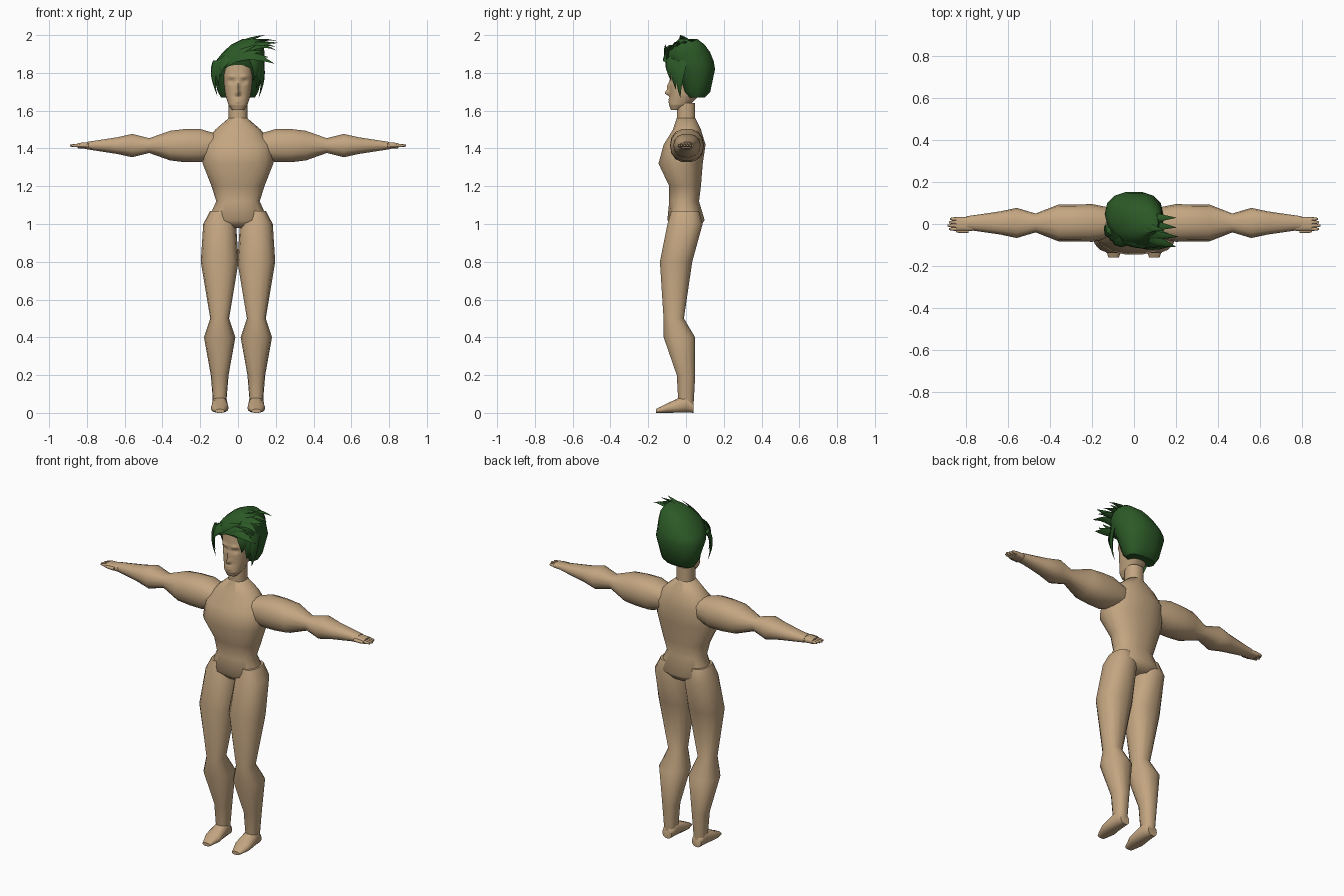
import bpy, bmesh, math
from mathutils import Vector

cube = bpy.data.objects.get("Cube")
if cube:
    bpy.data.objects.remove(cube, do_unlink=True)


def material(name, red, green, blue):
    colour = (red, green, blue, 1)
    mat = bpy.data.materials.new(name)
    mat.use_nodes = True
    mat.diffuse_color = colour
    shader = mat.node_tree.nodes["Principled BSDF"]
    shader.inputs["Base Color"].default_value = colour
    return mat


skin = material("tan skin", .55, .38, .22)
green = material("dark green hair", .025, .1, .02)


def bridge(name, rings, mat, angle=60):
    """Join equal-sized rings of points into a closed, smooth-shaded mesh."""
    bm = bmesh.new()
    loops = [[bm.verts.new(point) for point in ring] for ring in rings]
    for lower, upper in zip(loops, loops[1:]):
        for i in range(len(lower)):
            bm.faces.new((lower[i - 1], lower[i], upper[i], upper[i - 1]))
    bm.faces.new(loops[0])
    bm.faces.new(loops[-1])
    bmesh.ops.recalc_face_normals(bm, faces=bm.faces[:])
    mesh = bpy.data.meshes.new(name)
    bm.to_mesh(mesh)
    bm.free()
    mesh.materials.append(mat)
    part = bpy.data.objects.new(name, mesh)
    bpy.context.collection.objects.link(part)
    bpy.ops.object.select_all(action='DESELECT')
    part.select_set(True)
    bpy.context.view_layer.objects.active = part
    bpy.ops.object.shade_smooth_by_angle(angle=math.radians(angle))


def section(axis, along, half, low, high, centre=0, sides=14, power=2.3, mirror=1):
    """Rounded ring: half width about the centre line, low to high in depth."""
    ring = []
    for i in range(sides):
        turn = math.tau * i / sides
        cos, sin = math.cos(turn), math.sin(turn)
        across = centre + half * math.copysign(abs(cos) ** (2 / power), cos)
        depth = (low + high + (high - low) * math.copysign(abs(sin) ** (2 / power), sin)) / 2
        x, y, z = {'X': (along, across, depth),
                   'Y': (across, along, depth),
                   'Z': (across, depth, along)}[axis]
        ring.append(Vector((x * mirror, y, z)))
    return ring


def loft(name, axis, stations, **shape):
    bridge(name, [section(axis, *station, **shape) for station in stations], skin)


# Torso and neck: height, half width, front, back
loft("torso", 'Z', [
    (.98, .09, -.06, .07), (1.02, .16, -.1, .1), (1.12, .115, -.09, .07),
    (1.2, .14, -.09, .08), (1.32, .187, -.147, .09), (1.42, .185, -.12, .105),
    (1.5, .12, -.07, .08), (1.56, .05, -.05, .05)], sides=18)
loft("neck", 'Z', [(1.5, .05, -.05, .05), (1.64, .05, -.05, .05)])

# Limbs, built once per side
leg = [(1.07, .05, -.08, .07), (1, .087, -.1, .09), (.8, .1, -.14, .035),
       (.5, .05, -.12, -.01), (.4, .083, -.12, .05), (.2, .047, -.05, .05),
       (.03, .033, -.04, .04)]
foot = [(.04, .03, 0, .06), (0, .04, 0, .1), (-.1, .047, 0, .05), (-.16, .025, 0, .02)]
arm_height = 1.415
arm_sizes = [(.1, .07, .06), (.2, .09, .09), (.28, .088, .09), (.36, .088, .08),
             (.47, .045, .04), (.56, .072, .063), (.64, .055, .045), (.8, .032, .02)]
arm = [(x, wide, arm_height - tall, arm_height + tall) for x, wide, tall in arm_sizes]


def finger(start, end, thick):
    """A blunt tapered digit lying along the arm."""
    mid = start + (end - start) * .7
    return [(x, thick * taper, arm_height - thick * taper, arm_height + thick * taper)
            for x, taper in ((start, 1), (mid, .9), (end, .5))]


palm = [(x, .033, arm_height - tall, arm_height + tall)
        for x, tall in ((.77, .02), (.85, .014))]
for label, mirror in (("left", 1), ("right", -1)):
    loft(label + "_leg", 'Z', leg, centre=.097, mirror=mirror)
    loft(label + "_foot", 'Y', foot, centre=.097, mirror=mirror)
    loft(label + "_arm", 'X', arm, centre=.005, mirror=mirror)
    loft(label + "_palm", 'X', palm, power=3, mirror=mirror)
    for i in range(4):
        reach = .89 - .006 * abs(i - 1)
        loft(f"{label}_finger_{i + 1}", 'X', finger(.83, reach, .009),
             centre=(i - 1.5) * .016, sides=8, mirror=mirror)
    loft(label + "_thumb", 'X', finger(.79, .85, .01),
         centre=-.034, sides=8, mirror=mirror)

# Head: height, half width, front, back
profile = [(1.603, .03, -.08, -.03), (1.63, .05, -.09, .02), (1.68, .066, -.085, .07),
           (1.78, .08, -.085, .1), (1.85, .08, -.08, .1), (1.92, .05, -.05, .08)]


def bump(point, x, z, wide, tall, push):
    """Soft swelling of the face, mirrored left and right."""
    off_x, off_z = (abs(point.x) - x) / wide, (point.z - z) / tall
    return push * math.exp(-off_x ** 2 - off_z ** 2)


head = []
steps = 10
for below, above in zip(profile, profile[1:]):
    for step in range(steps):
        station = [a + (b - a) * step / steps for a, b in zip(below, above)]
        head.append(section('Z', *station, sides=64))
for point in [p for ring in head for p in ring if p.y < 0]:
    nose_tip = bump(point, x=0, z=1.693, wide=.011, tall=.013, push=-.026)
    nose_bridge = bump(point, x=0, z=1.725, wide=.008, tall=.024, push=-.016)
    eye_socket = bump(point, x=.034, z=1.757, wide=.017, tall=.011, push=.013)
    eyeball = bump(point, x=.034, z=1.756, wide=.011, tall=.004, push=-.006)
    brow = bump(point, x=.034, z=1.78, wide=.022, tall=.009, push=-.007)
    lips = bump(point, x=0, z=1.653, wide=.02, tall=.011, push=-.008)
    mouth_line = bump(point, x=0, z=1.653, wide=.02, tall=.003, push=.007)
    point.y += nose_tip + nose_bridge + eye_socket + eyeball + brow + lips + mouth_line
bridge("head", head, skin)

# Hair mass, leaning to the left at the crown; the last value is the lean
mass = [(1.67, .09, .01, .1, 0), (1.7, .107, -.02, .13, 0), (1.82, .14, -.06, .156, 0),
        (1.86, .13, -.1, .15, .01), (1.91, .11, -.1, .13, .03),
        (1.95, .085, -.07, .1, .05), (1.98, .045, -.04, .06, .07)]
bridge("hair_mass", [section('Z', *station) for station in mass], green, angle=45)


def lock(name, root, tip, bend, width=.033, steps=6):
    """Flat tapering lock along a bent path."""
    middle = (root + tip) / 2 + bend
    outward = middle - Vector((0, .03, 1.8))
    rings = []
    for step in range(steps + 1):
        t = step / steps
        start, end = root.lerp(middle, t), middle.lerp(tip, t)
        across = (end - start).cross(outward).normalized()
        up = across.cross(end - start).normalized() * .4
        size = width * max(1 - t ** 1.6, .03)
        point = start.lerp(end, t)
        rings.append([point + side * size for side in (across, up, -across, -up)])
    bridge(name, rings, green)


def fan(name, count, first_root, last_root, first_tip, last_tip, bend):
    """Row of locks spread evenly between a first and a last one."""
    for i in range(count):
        t = i / (count - 1)
        root = Vector(first_root).lerp(Vector(last_root), t)
        tip = Vector(first_tip).lerp(Vector(last_tip), t)
        lock(f"{name}_lock_{i + 1}", root, tip, Vector(bend))


fan("crown", count=4, first_root=(0, .03, 1.93), last_root=(.05, -.06, 1.92),
    first_tip=(.2, .03, 1.97), last_tip=(.2, -.11, 1.92), bend=(0, 0, .04))
fan("crest", count=2, first_root=(0, 0, 1.95), last_root=(.03, -.05, 1.94),
    first_tip=(.14, -.03, 2), last_tip=(.21, -.06, 1.96), bend=(0, 0, .01))
fan("sweep", count=4, first_root=(-.11, -.05, 1.83), last_root=(0, -.08, 1.9),
    first_tip=(.1, -.11, 1.95), last_tip=(.19, -.1, 1.85), bend=(0, -.04, .02))
fan("right_temple", count=3, first_root=(-.12, -.03, 1.86), last_root=(-.05, -.08, 1.88),
    first_tip=(-.11, -.05, 1.68), last_tip=(-.09, -.09, 1.78), bend=(-.03, -.02, .02))
fan("left_temple", count=3, first_root=(.12, -.02, 1.87), last_root=(.08, -.08, 1.88),
    first_tip=(.11, -.03, 1.67), last_tip=(.08, -.08, 1.76), bend=(.03, -.02, 0))
